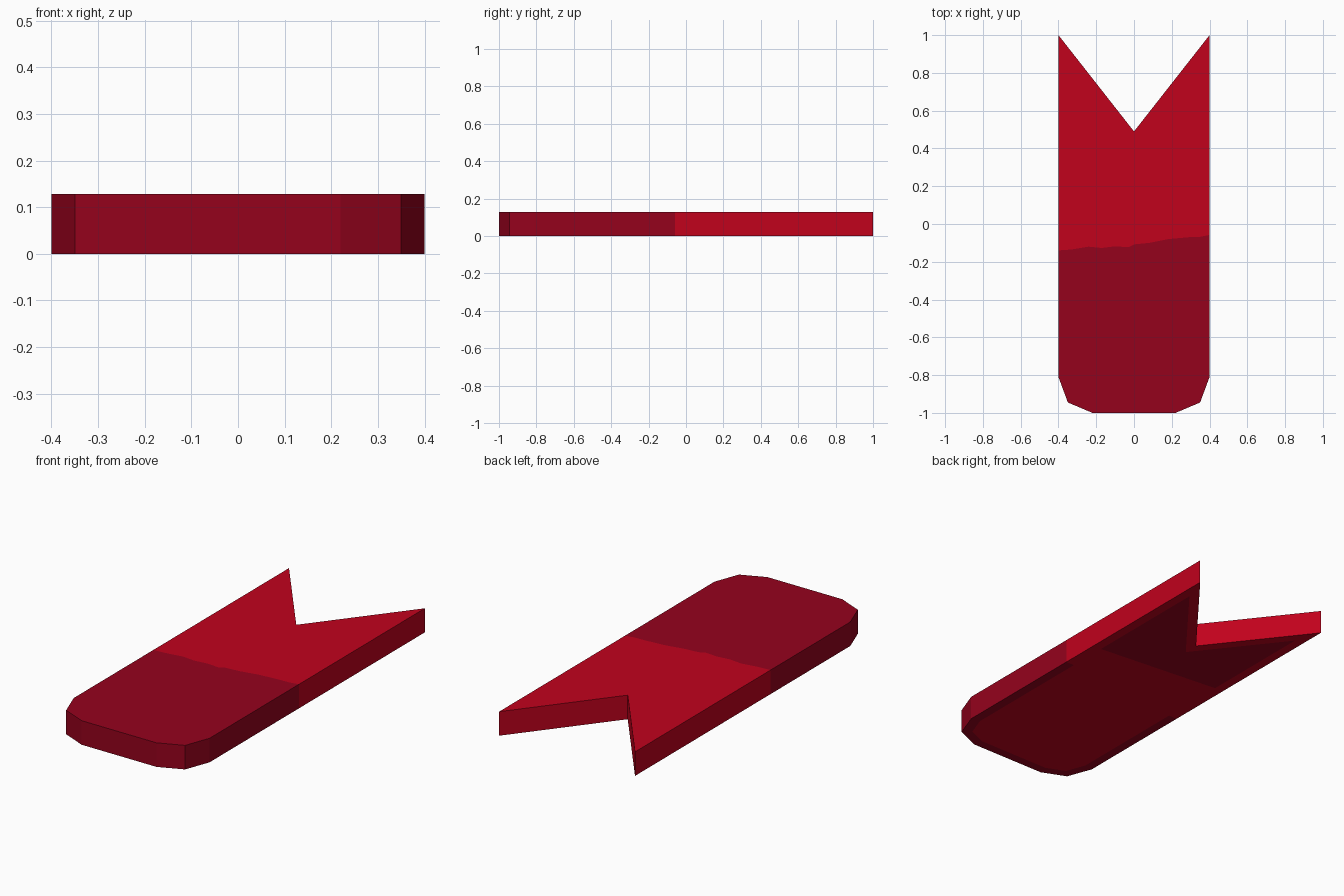
import bpy, bmesh
from mathutils import Vector

if "Cube" in bpy.data.objects:
    bpy.data.objects.remove(bpy.data.objects["Cube"])

HEIGHT = 0.128   # slab thickness
RIM = 0.05       # rim width on the underside
PANEL_Y = 0.19   # colour change on the underside panel


def material(name, rgb):
    m = bpy.data.materials.new(name)
    m.diffuse_color = (*rgb, 1)
    m.use_nodes = True
    m.node_tree.nodes["Principled BSDF"].inputs["Base Color"].default_value = m.diffuse_color
    return m


bright = material("bright red", (0.533, 0.0005, 0.012))
dark = material("dark red", (0.301, 0.0007, 0.012))

# Uneven colour boundary across the ribbon, left to right
seam = [(-0.4, -0.14), (-0.33, -0.135), (-0.24, -0.12), (-0.17, -0.127), (-0.1, -0.118),
        (-0.03, -0.123), (0.0, -0.108), (0.08, -0.1), (0.18, -0.08), (0.29, -0.07),
        (0.35, -0.068), (0.4, -0.058)]
tail = [(0.4, 1.0), (0.0, 0.49), (-0.4, 1.0)]
end = [(-0.4, -0.81), (-0.35, -0.945), (-0.22, -1.0),
       (0.22, -1.0), (0.35, -0.945), (0.4, -0.81)]

# Ribbon slab: two outlines sharing the seam, extruded upwards
bm = bmesh.new()
make = lambda pts: [bm.verts.new((x, y, 0)) for x, y in pts]
vs, vt, ve = make(seam), make(tail), make(end)
ext = bmesh.ops.extrude_face_region(bm, geom=[bm.faces.new(vs + vt), bm.faces.new(ve + vs[::-1])])
for v in ext["geom"]:
    if isinstance(v, bmesh.types.BMVert):
        v.co.z = HEIGHT
bmesh.ops.recalc_face_normals(bm, faces=bm.faces[:])

# Underside: flush inset panel within a narrow rim
panel = [f for f in bm.faces if f.calc_center_median().z < 0.001]
bmesh.ops.inset_region(bm, faces=panel, thickness=RIM, use_even_offset=True)

# Colours: bright tail and dark end
for f in bm.faces:
    f.material_index = 0 if f.calc_center_bounds().y > -0.1 else 1

# Underside panel: colours swapped, changing along a slanted cut
geom = panel + list({e for f in panel for e in f.edges}) + list({v for f in panel for v in f.verts})
for f in panel:
    f.material_index = 2   # temporary tag
bmesh.ops.bisect_plane(bm, geom=geom, plane_co=Vector((0, PANEL_Y, 0)),
                       plane_no=Vector((0.097, 1, 0)))
for f in bm.faces:
    if f.material_index == 2:
        f.material_index = 1 if f.calc_center_bounds().y > 0.3 else 0
bmesh.ops.recalc_face_normals(bm, faces=bm.faces[:])

mesh = bpy.data.meshes.new("ribbon_slab")
bm.to_mesh(mesh)
bm.free()
mesh.materials.append(bright)
mesh.materials.append(dark)
bpy.context.collection.objects.link(bpy.data.objects.new("ribbon_slab", mesh))
